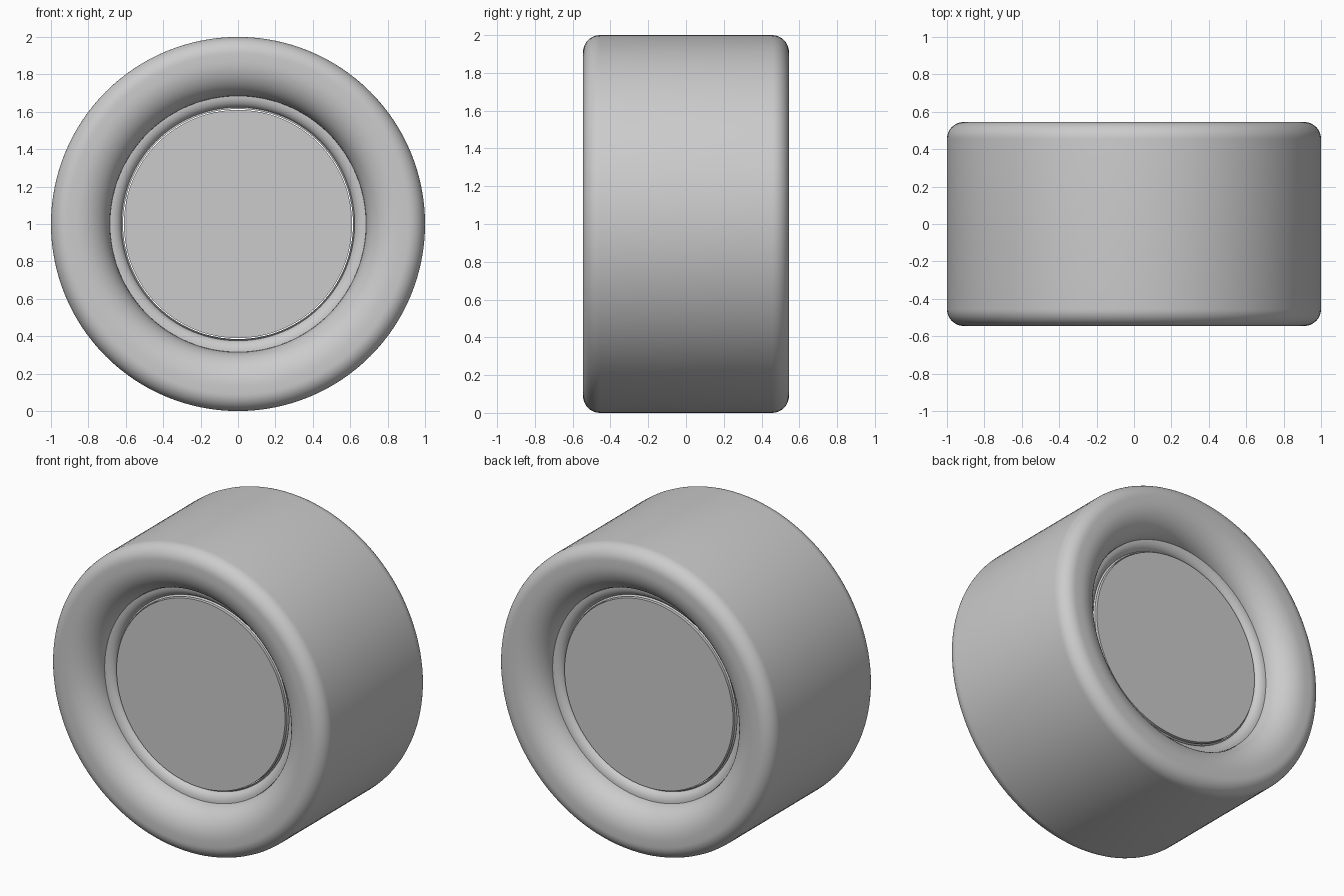
import bpy
import math

if "Cube" in bpy.data.objects:
    bpy.data.objects.remove(bpy.data.objects["Cube"], do_unlink=True)

SEGMENTS = 128

grey = bpy.data.materials.new("plain grey")
grey.use_nodes = True
colour = (0.6, 0.6, 0.6, 1)
grey.diffuse_color = colour
grey.node_tree.nodes["Principled BSDF"].inputs["Base Color"].default_value = colour


def arc(cx, cy, rx, ry, start, end, steps):
    """Points (radius, depth) along part of an ellipse."""
    angles = [math.radians(start + (end - start) * i / steps) for i in range(steps + 1)]
    return [(cx + rx * math.cos(a), cy + ry * math.sin(a)) for a in angles]


def lathe(name, profile, closed=False, capped=False):
    """Revolve (radius, depth) points about the axle, which runs along y."""
    verts, faces = [], []
    n = len(profile)
    for i in range(SEGMENTS):
        a = 2 * math.pi * i / SEGMENTS
        verts += [(r * math.cos(a), d, 1 + r * math.sin(a)) for r, d in profile]
    for i in range(SEGMENTS):
        j = (i + 1) % SEGMENTS
        for k in range(n if closed else n - 1):
            m = (k + 1) % n
            faces.append((i * n + k, i * n + m, j * n + m, j * n + k))
    if capped:
        faces.append([i * n for i in range(SEGMENTS)])
        faces.append([i * n + n - 1 for i in reversed(range(SEGMENTS))])
    mesh = bpy.data.meshes.new(name)
    mesh.from_pydata(verts, [], faces)
    mesh.materials.append(grey)
    obj = bpy.data.objects.new(name, mesh)
    bpy.context.collection.objects.link(obj)
    bpy.ops.object.select_all(action="DESELECT")
    obj.select_set(True)
    bpy.context.view_layer.objects.active = obj
    bpy.ops.object.mode_set(mode="EDIT")
    bpy.ops.mesh.select_all(action="SELECT")
    bpy.ops.mesh.normals_make_consistent(inside=False)
    bpy.ops.object.mode_set(mode="OBJECT")
    bpy.ops.object.shade_smooth_by_angle(angle=math.radians(30))
    return obj


def both_sides(half):
    """Continue a back half profile with its mirrored front half."""
    return half + [(r, -d) for r, d in reversed(half)]


# Tyre: flat tread, rounded shoulders, sidewalls rolling in to the rim
shoulder = arc(0.91, 0.455, 0.09, 0.09, 0, 90, 10)
sidewall = arc(0.87, 0.38, 0.185, 0.165, 90, 180, 14)
tyre = lathe("tyre", both_sides((shoulder + sidewall)[::-1]), closed=True)

# Rim: a shallow dished lip on each side
lip = [(0.615, 0.372)] + arc(0.685, 0.352, 0.062, 0.048, 170, 90, 8)
rim = lathe("rim", both_sides(lip), closed=True)

# Flat hub plate filling the rim
hub = lathe("hub_plate", [(0.61, 0.385), (0.61, -0.385)], capped=True)
